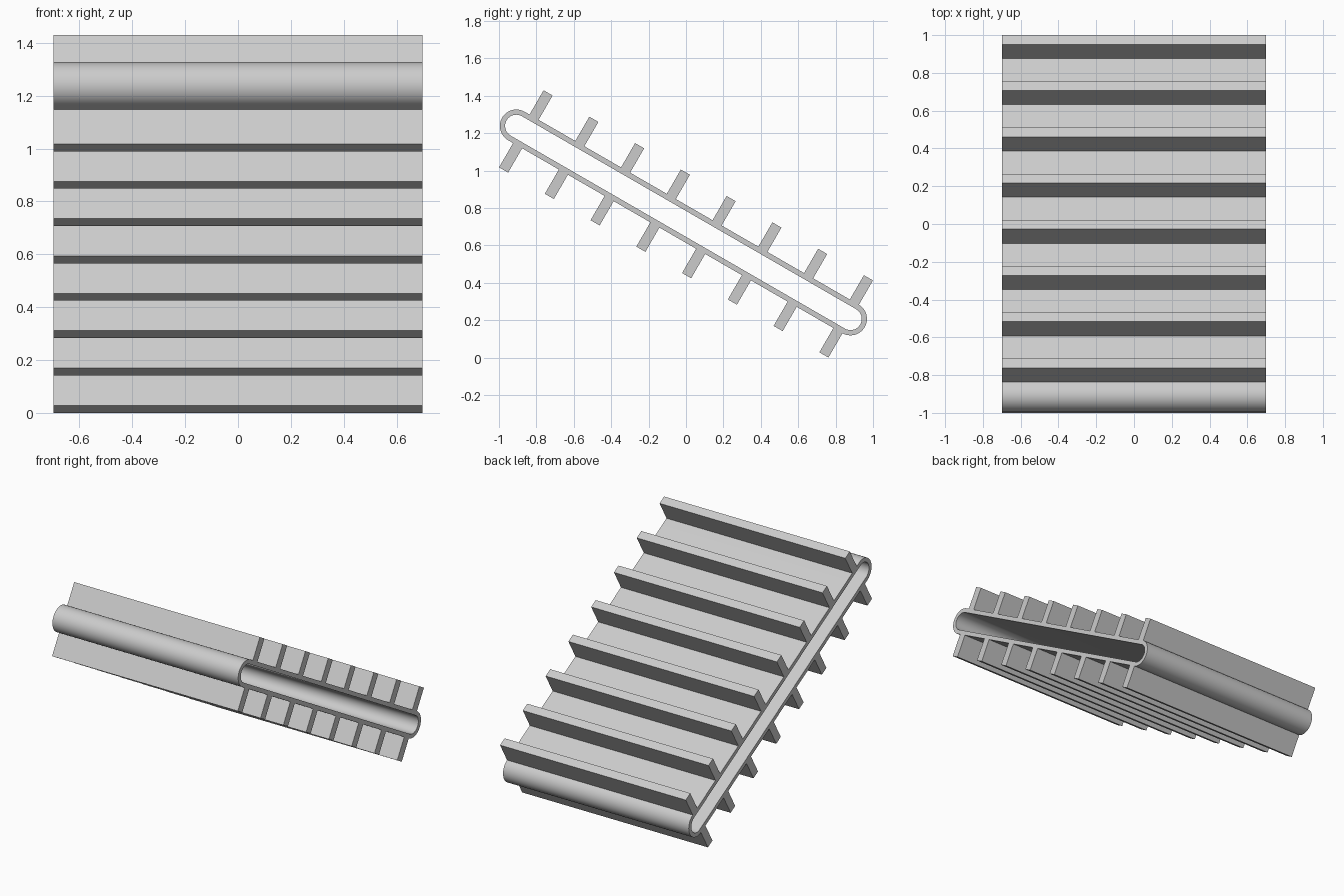
import bpy, bmesh
from math import sin, cos, pi, radians
from mathutils import Matrix

cube = bpy.data.objects.get("Cube")
if cube:
    bpy.data.objects.remove(cube)

HALF_W = 0.698          # half width of the belt
SPAN = 2.063            # distance between the two end curves
R_OUT, R_IN = 0.088, 0.06
BELT_SHIFT = -0.016     # belt centre along the slope, relative to the cleats
CLEATS, STEP, CLEAT_T, TIP = 8, 0.2825, 0.056, 0.238
TILT = Matrix.Translation((0, 0, 0.715)) @ Matrix.Rotation(radians(-30), 4, "X")

grey = bpy.data.materials.new("light grey")
grey.use_nodes = True
COLOUR = (0.6, 0.6, 0.6, 1)
grey.diffuse_color = COLOUR
grey.node_tree.nodes["Principled BSDF"].inputs["Base Color"].default_value = COLOUR


def make_object(name, bm):
    """Tilt the mesh onto the slope and link it as an object."""
    bmesh.ops.recalc_face_normals(bm, faces=bm.faces)
    bm.transform(TILT)
    mesh = bpy.data.meshes.new(name)
    bm.to_mesh(mesh)
    bm.free()
    mesh.materials.append(grey)
    obj = bpy.data.objects.new(name, mesh)
    bpy.context.collection.objects.link(obj)
    return obj


def loop_profile(radius, steps=24):
    """Stadium outline in the y-z plane."""
    points = []
    for side in (1, -1):
        for i in range(steps + 1):
            a = -pi / 2 + pi * i / steps
            points.append((BELT_SHIFT + side * (SPAN / 2 + radius * cos(a)),
                           side * radius * sin(a)))
    return points


# Hollow belt: outer and inner outlines joined at both sides
bm = bmesh.new()
rings = [[bm.verts.new((x, y, z)) for y, z in loop_profile(r)]
         for x, r in ((-HALF_W, R_OUT), (HALF_W, R_OUT), (HALF_W, R_IN), (-HALF_W, R_IN))]
for k in range(4):
    a, b = rings[k], rings[(k + 1) % 4]
    for i in range(len(a)):
        j = (i + 1) % len(a)
        bm.faces.new((a[i], a[j], b[j], b[i]))
belt = make_object("belt_loop", bm)
bpy.ops.object.select_all(action="DESELECT")
belt.select_set(True)
bpy.context.view_layer.objects.active = belt
bpy.ops.object.shade_smooth_by_angle(angle=radians(30))

# Cleats standing on the upper and lower runs
base = R_OUT - 0.004
for side, label in ((1, "upper"), (-1, "lower")):
    for i in range(CLEATS):
        y = (i - (CLEATS - 1) / 2) * STEP
        bm = bmesh.new()
        place = Matrix.Translation((0, y, side * (base + TIP) / 2))
        size = Matrix.Diagonal((2 * HALF_W, CLEAT_T, TIP - base, 1))
        bmesh.ops.create_cube(bm, size=1, matrix=place @ size)
        make_object(f"{label}_cleat_{i + 1}", bm)
